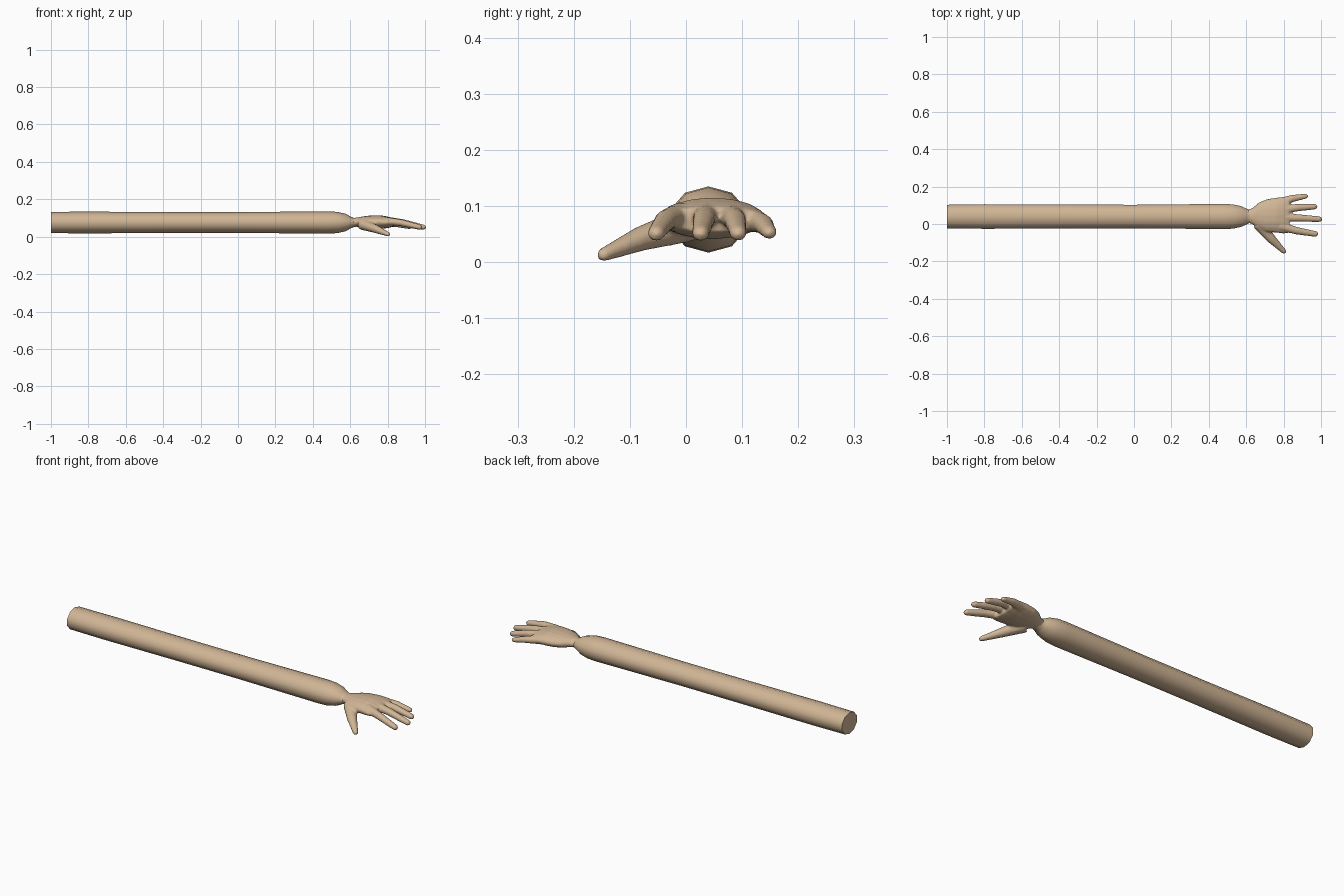
import bpy, bmesh, math
from mathutils import Vector

cube = bpy.data.objects.get("Cube")
if cube:
    bpy.data.objects.remove(cube)

skin = bpy.data.materials.new("tan_skin")
skin.use_nodes = True
TAN = (0.63, 0.46, 0.30, 1)
skin.diffuse_color = TAN
skin.node_tree.nodes["Principled BSDF"].inputs["Base Color"].default_value = TAN


def loft(bm, stations, sides, along=None):
    """Skin elliptical rings; each station is x, y, z, half width, half height."""
    centres = [Vector(s[:3]) for s in stations]
    axis = Vector(along) if along else (centres[-1] - centres[0]).normalized()
    across = Vector((0, 0, 1)).cross(axis).normalized()
    up = axis.cross(across)
    rings = []
    for c, s in zip(centres, stations):
        angles = [2 * math.pi * i / sides for i in range(sides)]
        rings.append([bm.verts.new(c + across * math.sin(a) * s[3] + up * math.cos(a) * s[4])
                      for a in angles])
    for a, b in zip(rings, rings[1:]):
        for i in range(sides):
            j = (i + 1) % sides
            bm.faces.new((a[i], a[j], b[j], b[i]))
    bm.faces.new(rings[0][::-1])
    bm.faces.new(rings[-1])


def finish(bm, name):
    bmesh.ops.recalc_face_normals(bm, faces=bm.faces)
    mesh = bpy.data.meshes.new(name)
    bm.to_mesh(mesh)
    bm.free()
    mesh.materials.append(skin)
    obj = bpy.data.objects.new(name, mesh)
    bpy.context.collection.objects.link(obj)
    return obj


def digit(bm, base, middle, tip, r0, r1):
    """Tapered finger with a rounded end."""
    b, m, t = Vector(base), Vector(middle), Vector(tip)
    d = (t - m).normalized()
    rings = [(b, r0), (m, (r0 + r1) / 2), (t - d * r1, r1), (t - d * r1 * 0.35, r1 * 0.8), (t, r1 * 0.35)]
    loft(bm, [(*p, r, r * 0.9) for p, r in rings], 10)


# Arm: long ten-sided tube that rounds off into a narrow wrist
bm = bmesh.new()
arm = [(-1, 0.066, 0.057), (-0.8, 0.069, 0.058), (-0.35, 0.067, 0.056), (0, 0.066, 0.056),
       (0.3, 0.069, 0.058), (0.48, 0.071, 0.059), (0.53, 0.068, 0.057), (0.575, 0.058, 0.047),
       (0.60, 0.045, 0.033), (0.62, 0.036, 0.024), (0.64, 0.036, 0.022)]
loft(bm, [(x, 0.04, 0.076, w, h) for x, w, h in arm], 10, along=(1, 0, 0))
arm_obj = finish(bm, "arm")

# Hand: flat palm, four fingers and a drooping thumb fused into one skin
bm = bmesh.new()
palm = [(0.605, 0.042, 0.078, 0.034, 0.022), (0.63, 0.042, 0.078, 0.042, 0.024),
        (0.67, 0.044, 0.078, 0.073, 0.031), (0.71, 0.045, 0.078, 0.088, 0.036),
        (0.76, 0.047, 0.078, 0.094, 0.037), (0.80, 0.047, 0.077, 0.099, 0.031),
        (0.83, 0.048, 0.076, 0.096, 0.023)]
loft(bm, palm, 16, along=(1, 0, 0))
digit(bm, (0.78, 0.115, 0.076), (0.85, 0.137, 0.068), (0.93, 0.151, 0.050), 0.025, 0.014)
digit(bm, (0.78, 0.075, 0.086), (0.87, 0.087, 0.076), (0.98, 0.094, 0.048), 0.025, 0.016)
digit(bm, (0.78, 0.036, 0.088), (0.88, 0.032, 0.076), (1.005, 0.025, 0.048), 0.025, 0.016)
digit(bm, (0.78, -0.010, 0.085), (0.87, -0.036, 0.075), (0.985, -0.056, 0.048), 0.025, 0.016)
digit(bm, (0.665, 0.005, 0.068), (0.735, -0.080, 0.042), (0.81, -0.155, 0.010), 0.036, 0.014)
hand_obj = finish(bm, "hand")
fuse = hand_obj.modifiers.new("fuse", "REMESH")
fuse.mode = "VOXEL"
fuse.voxel_size = 0.005
fuse.use_smooth_shade = True
relax = hand_obj.modifiers.new("relax", "SMOOTH")
relax.factor = 0.5
relax.iterations = 5

# Smooth shading that keeps the cut shoulder end crisp
bpy.ops.object.select_all(action="DESELECT")
arm_obj.select_set(True)
bpy.context.view_layer.objects.active = arm_obj
bpy.ops.object.shade_smooth_by_angle(angle=math.radians(50))
